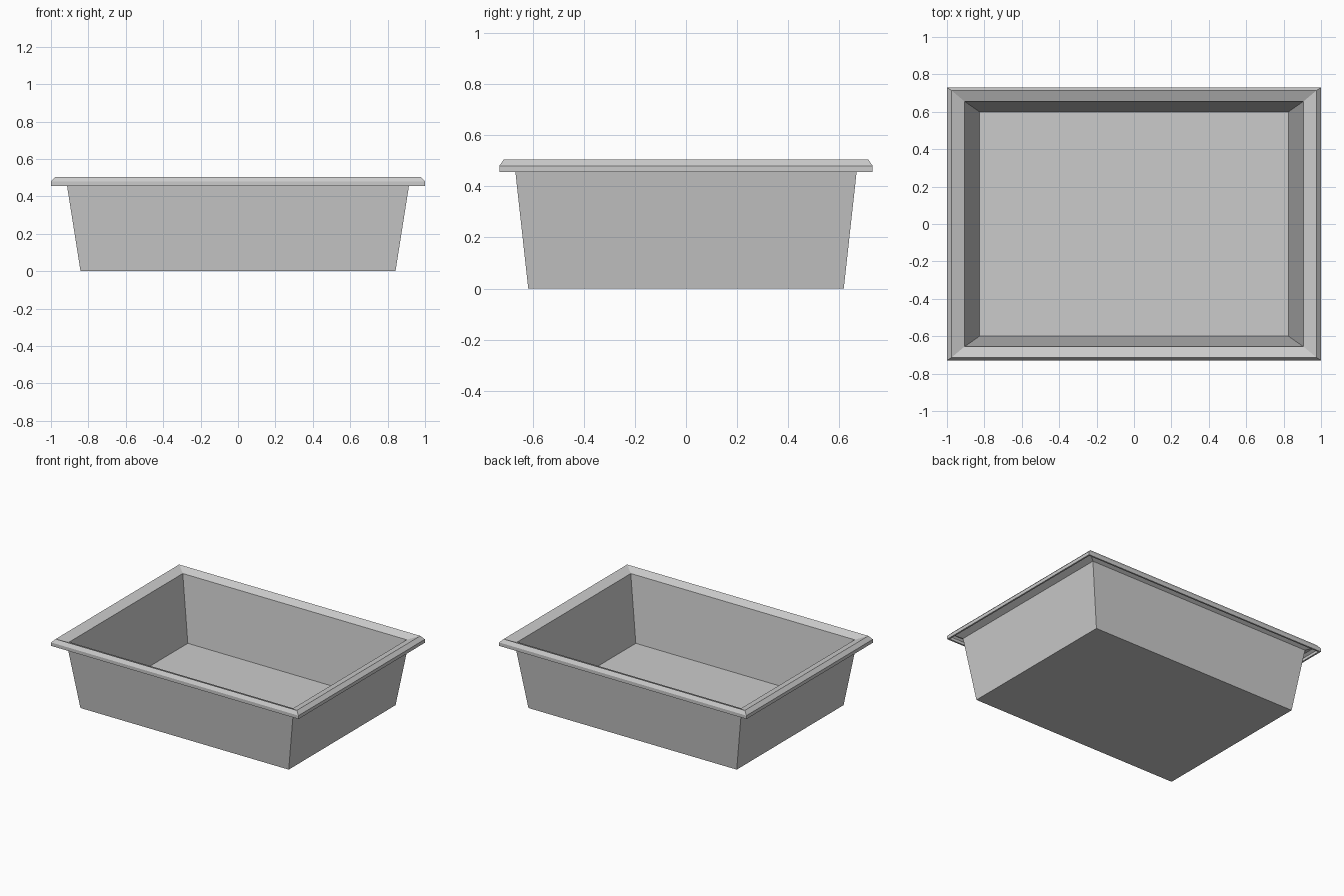
import bpy
import bmesh

cube = bpy.data.objects.get("Cube")
if cube:
    bpy.data.objects.remove(cube, do_unlink=True)

# Plain grey plastic
grey = bpy.data.materials.new("light grey plastic")
grey.use_nodes = True
colour = (0.6, 0.6, 0.6, 1)
grey.diffuse_color = colour
grey.node_tree.nodes["Principled BSDF"].inputs["Base Color"].default_value = colour

# Shell section from the underside, round the rolled rim, to the inner floor:
# half width, half depth, height
section = [
    (0.842, 0.617, 0.0),      # base
    (0.915, 0.668, 0.463),    # outer wall top
    (0.968, 0.706, 0.487),    # under the rim
    (0.988, 0.718, 0.475),    # inside of the lip
    (0.988, 0.718, 0.455),
    (1.0, 0.73, 0.455),       # lip bottom
    (1.0, 0.73, 0.48),        # outside of the lip
    (0.975, 0.713, 0.505),    # rim crest
    (0.905, 0.655, 0.48),     # inner rim edge
    (0.826, 0.6, 0.012),      # inner floor
]


def rectangle(bm, half_x, half_y, z):
    corners = [(-1, -1), (1, -1), (1, 1), (-1, 1)]
    return [bm.verts.new((sx * half_x, sy * half_y, z)) for sx, sy in corners]


# Tapered tray with a folded rim
bm = bmesh.new()
rings = [rectangle(bm, *row) for row in section]
for low, high in zip(rings, rings[1:]):
    for i in range(4):
        j = (i + 1) % 4
        bm.faces.new((low[i], low[j], high[j], high[i]))
bm.faces.new(rings[0][::-1])
bm.faces.new(rings[-1])
bmesh.ops.recalc_face_normals(bm, faces=bm.faces[:])

mesh = bpy.data.meshes.new("tray")
bm.to_mesh(mesh)
bm.free()
mesh.materials.append(grey)
tray = bpy.data.objects.new("tray", mesh)
bpy.context.collection.objects.link(tray)
